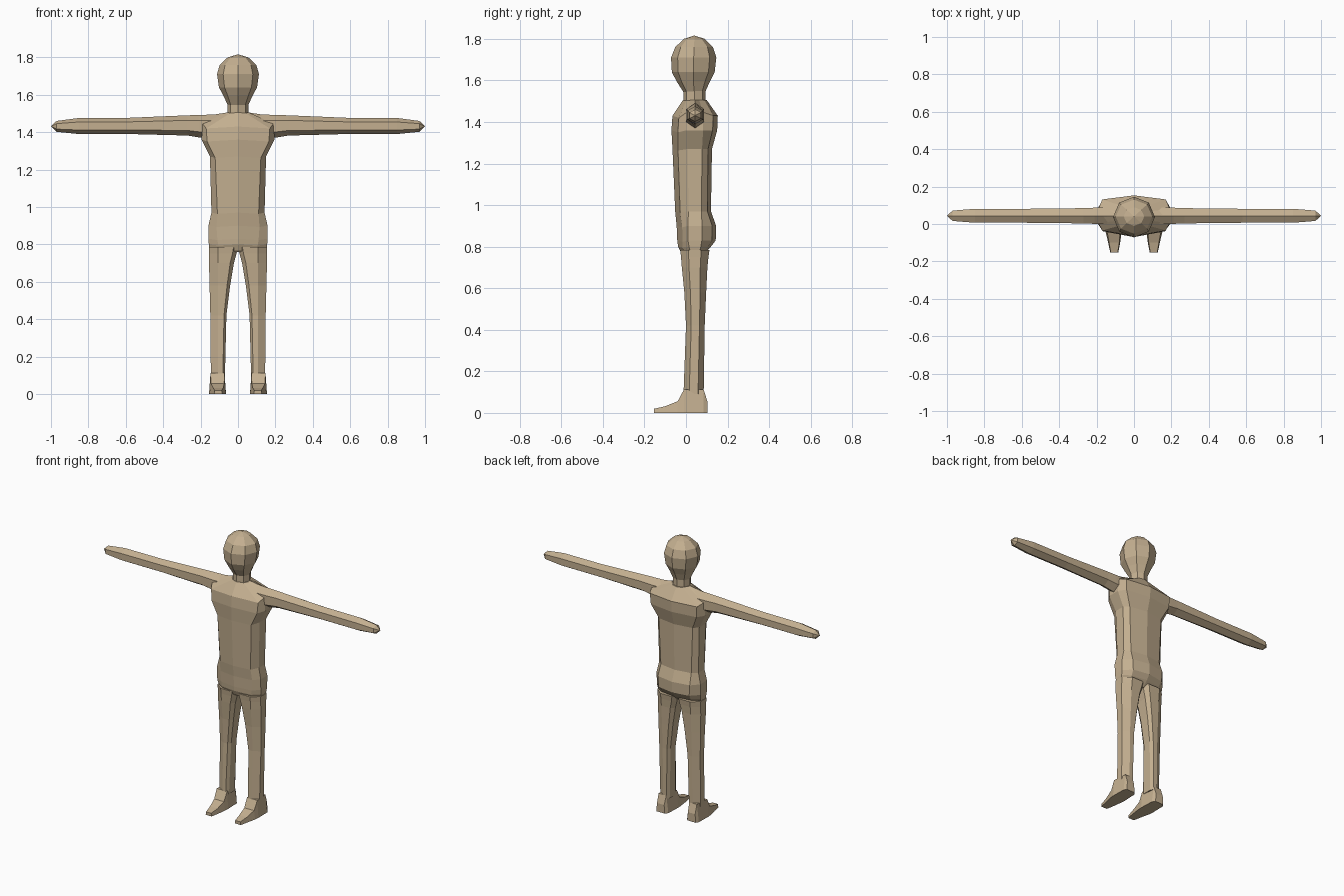
import bpy
import bmesh
from math import cos, sin, pi

default = bpy.data.objects.get("Cube")
if default:
    bpy.data.objects.remove(default)

skin = bpy.data.materials.new("tan skin")
skin.use_nodes = True
skin.diffuse_color = (0.55, 0.43, 0.28, 1)
skin.node_tree.nodes["Principled BSDF"].inputs["Base Color"].default_value = skin.diffuse_color


def loft(name, rings, mirror=False):
    """Skin a closed tube over equal-length rings and cap both ends."""
    bm = bmesh.new()
    loops = [[bm.verts.new(p) for p in ring] for ring in rings]
    n = len(loops[0])
    for a, b in zip(loops, loops[1:]):
        for i in range(n):
            j = (i + 1) % n
            bm.faces.new((a[i], a[j], b[j], b[i]))
    bm.faces.new(loops[0])
    bm.faces.new(loops[-1])
    bmesh.ops.remove_doubles(bm, verts=bm.verts, dist=0.0005)
    bmesh.ops.recalc_face_normals(bm, faces=bm.faces)
    mesh = bpy.data.meshes.new(name)
    bm.to_mesh(mesh)
    bm.free()
    mesh.materials.append(skin)
    obj = bpy.data.objects.new(name, mesh)
    bpy.context.collection.objects.link(obj)
    if mirror:
        obj.modifiers.new("Mirror", 'MIRROR').use_mirror_merge = False
    return obj


def torso_ring(z, front, back, flat, wide, rise=0.0):
    """Twelve-sided section; rise lifts the middle of each flank."""
    mid, depth = 0.043, back - front
    half = [(0, front, z),
            (flat, front + 0.14 * depth, z - 0.06 * flat),
            (wide, mid - 0.18 * depth, z + rise * 0.3),
            (wide, mid, z + rise),
            (wide, mid + 0.18 * depth, z + rise * 0.3),
            (flat, back - 0.1 * depth, z),
            (0, back, z)]
    return half + [(-x, y, h) for x, y, h in half[-2:0:-1]]


# Torso, from the crotch up to the base of the neck
loft("torso", [torso_ring(*r) for r in (
    (0.765, -0.02, 0.085, 0.10, 0.150),
    (0.80, -0.038, 0.12, 0.105, 0.156),
    (0.83, -0.042, 0.143, 0.11, 0.158),
    (0.90, -0.045, 0.145, 0.115, 0.158),
    (0.97, -0.052, 0.12, 0.11, 0.142),
    (1.27, -0.065, 0.125, 0.122, 0.150),
    (1.36, -0.070, 0.150, 0.165, 0.195),
    (1.43, -0.065, 0.153, 0.17, 0.190, 0.055),
    (1.505, -0.015, 0.10, 0.04, 0.058))])


# Neck and head, eight-sided
def round_ring(z, rx, front, back):
    mid, ry = (front + back) / 2, (back - front) / 2
    return [(rx * sin(i * pi / 4), mid - ry * cos(i * pi / 4), z) for i in range(8)]


loft("neck", [round_ring(z, 0.056, -0.013, 0.095) for z in (1.48, 1.57)])
loft("head", [round_ring(*r) for r in (
    (1.545, 0.055, -0.013, 0.093),
    (1.595, 0.078, -0.045, 0.115),
    (1.64, 0.102, -0.068, 0.138),
    (1.71, 0.112, -0.072, 0.146),
    (1.76, 0.098, -0.052, 0.130),
    (1.80, 0.055, -0.01, 0.09),
    (1.816, 0.0, 0.04, 0.04))])


# Arms, hexagonal with a ridge on top and a pointed hand
def arm_ring(x, low, high, ry):
    mid, rz, y = (low + high) / 2, (high - low) / 2, 0.044
    return [(x, y + ry * sin(i * pi / 3), mid + rz * cos(i * pi / 3)) for i in range(6)]


loft("arms", [arm_ring(*r) for r in (
    (0.10, 1.36, 1.495, 0.05),
    (0.21, 1.372, 1.492, 0.05),
    (0.27, 1.382, 1.490, 0.047),
    (0.58, 1.390, 1.477, 0.043),
    (0.85, 1.390, 1.476, 0.043),
    (0.97, 1.402, 1.460, 0.032),
    (1.00, 1.431, 1.431, 0.0))], mirror=True)


# Legs, with a flat inner front and a bevelled outer side
def leg_ring(z, inner, outer, front, back):
    d, w = back - front, outer - inner
    shin = 0.106
    return [(inner, front + 0.2 * d, z), (inner + 0.15 * w, front, z),
            (shin, front, z), (outer, front + 0.28 * d, z),
            (outer, front + 0.72 * d, z), (shin, back, z),
            (inner + 0.15 * w, back, z), (inner, back - 0.2 * d, z)]


loft("legs", [leg_ring(*r) for r in (
    (0.09, 0.07, 0.145, -0.012, 0.085),
    (0.42, 0.062, 0.148, 0.0, 0.09),
    (0.58, 0.042, 0.152, -0.008, 0.097),
    (0.70, 0.022, 0.155, -0.02, 0.103),
    (0.75, 0.008, 0.155, -0.024, 0.108),
    (0.785, 0.0, 0.156, -0.028, 0.113))], mirror=True)


# Feet, lofted from heel to toe
def foot_ring(y, top, inner, outer, pinch):
    return [(inner, y, 0), (outer, y, 0), (outer - pinch, y, top), (inner + pinch, y, top)]


loft("feet", [foot_ring(*r) for r in (
    (0.103, 0.055, 0.082, 0.142, 0.004),
    (0.085, 0.112, 0.068, 0.153, 0.015),
    (-0.010, 0.112, 0.064, 0.155, 0.008),
    (-0.040, 0.056, 0.066, 0.152, 0.008),
    (-0.100, 0.032, 0.074, 0.138, 0.005),
    (-0.153, 0.020, 0.084, 0.127, 0.003))], mirror=True)
